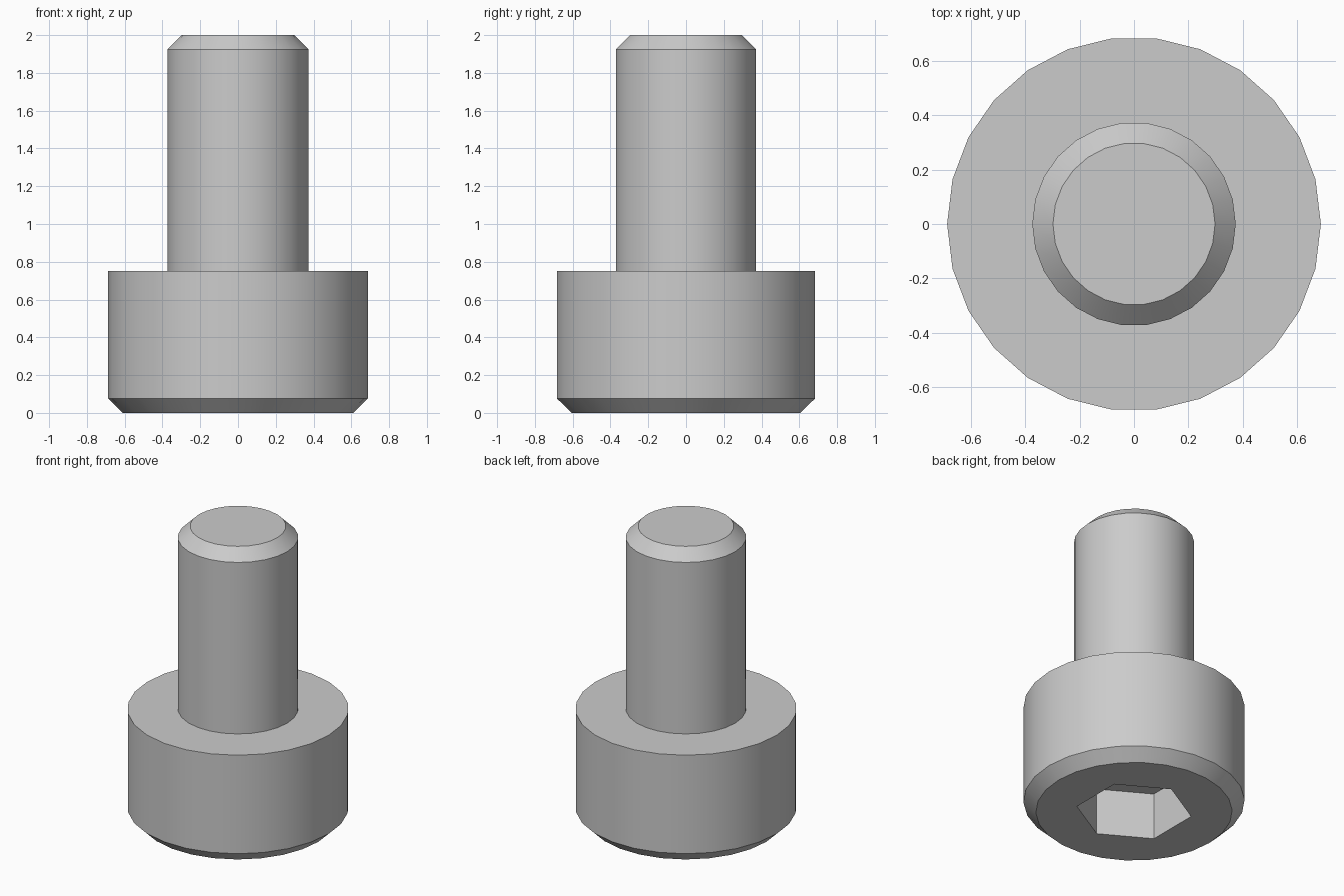
import bpy, bmesh, math

SIDES = 26

default = bpy.data.objects.get("Cube")
if default:
    bpy.data.objects.remove(default, do_unlink=True)

steel = bpy.data.materials.new("grey_steel")
steel.use_nodes = True
colour = (0.6, 0.6, 0.6, 1)
steel.diffuse_color = colour
steel.node_tree.nodes["Principled BSDF"].inputs["Base Color"].default_value = colour


def turned(name, profile, sides=SIDES, start=0.0):
    """Closed solid turned around z from (radius, height) pairs, bottom to top."""
    bm = bmesh.new()
    rings = []
    for r, z in profile:
        angles = [start + math.tau * i / sides for i in range(sides)]
        rings.append([bm.verts.new((r * math.cos(a), r * math.sin(a), z)) for a in angles])
    for low, high in zip(rings, rings[1:]):
        for i in range(sides):
            j = (i + 1) % sides
            bm.faces.new((low[i], low[j], high[j], high[i]))
    bm.faces.new(rings[0][::-1])
    bm.faces.new(rings[-1])
    mesh = bpy.data.meshes.new(name)
    bm.to_mesh(mesh)
    bm.free()
    mesh.materials.append(steel)
    obj = bpy.data.objects.new(name, mesh)
    bpy.context.collection.objects.link(obj)
    return obj


def select_only(obj):
    bpy.ops.object.select_all(action='DESELECT')
    obj.select_set(True)
    bpy.context.view_layer.objects.active = obj


# Round head with a chamfered lower rim
head = turned("head", [(0.61, 0), (0.687, 0.075), (0.687, 0.75)])

# Hexagonal key socket cut into the underside, corners on the y axis
cutter = turned("socket_cutter", [(0.36, -0.1), (0.36, 0.32)], 6, math.pi / 2)
cutter.hide_render = True
cut = head.modifiers.new("socket", 'BOOLEAN')
cut.operation = 'DIFFERENCE'
cut.solver = 'EXACT'
cut.object = cutter
select_only(head)
bpy.ops.object.modifier_apply(modifier=cut.name)
bpy.data.objects.remove(cutter, do_unlink=True)

# Shank, seated slightly into the head, with a chamfered tip
shank = turned("shank", [(0.374, 0.73), (0.374, 1.925), (0.298, 2)])

# Smooth round sides, sharp chamfers and socket corners
for part in (head, shank):
    select_only(part)
    bpy.ops.object.shade_smooth_by_angle(angle=math.radians(30))
